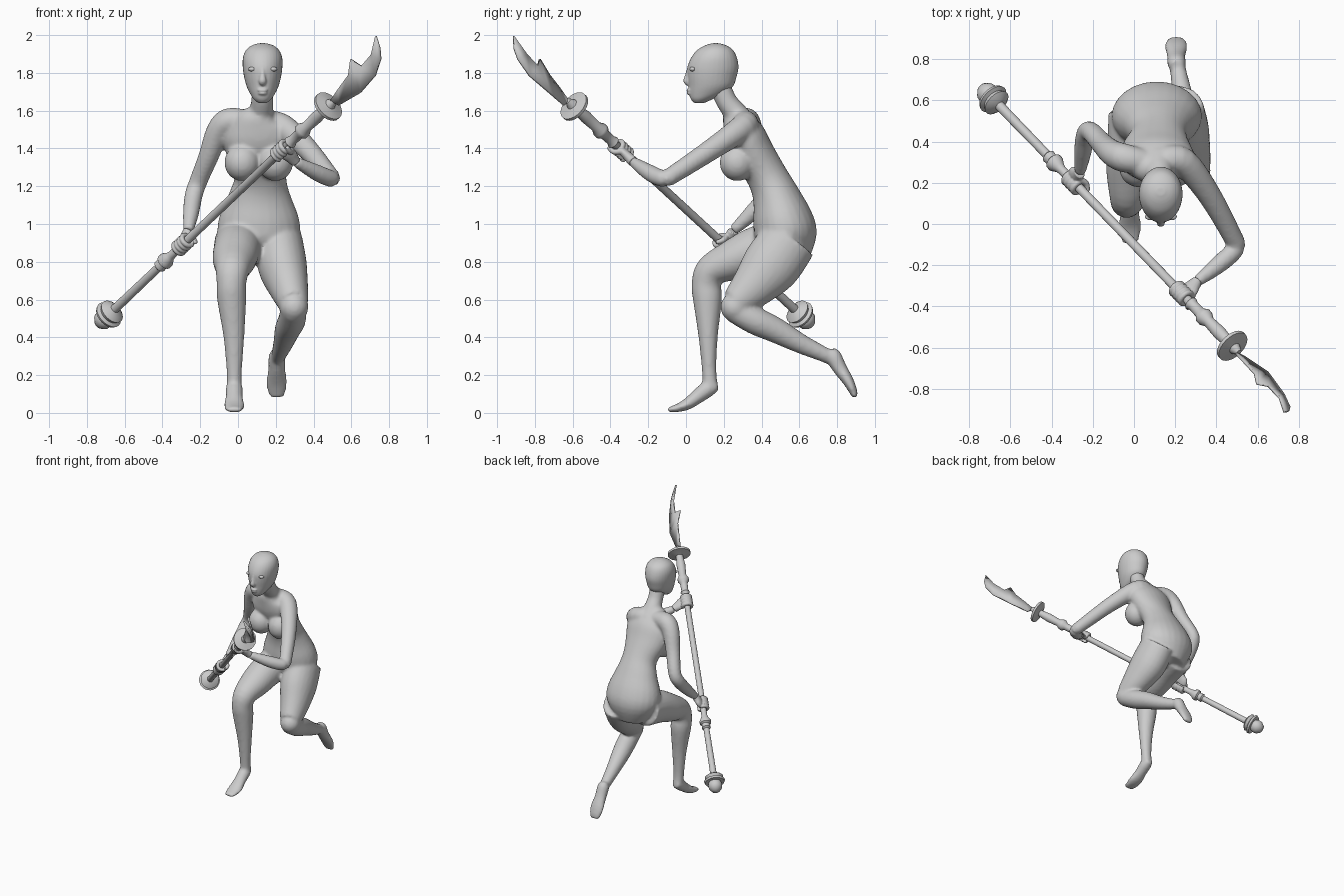
import bpy, bmesh, math
from mathutils import Vector, Matrix

X, Y, Z = Vector((1, 0, 0)), Vector((0, 1, 0)), Vector((0, 0, 1))


def finish(name, bm, angle=40, voxel=None, smooth=6):
    """Make an object; with a voxel size, fuse its overlapping pieces."""
    bmesh.ops.recalc_face_normals(bm, faces=bm.faces)
    me = bpy.data.meshes.new(name)
    bm.to_mesh(me)
    bm.free()
    ob = bpy.data.objects.new(name, me)
    bpy.context.collection.objects.link(ob)
    for p in me.polygons:
        p.use_smooth = True
    if voxel:
        r = ob.modifiers.new("fuse", 'REMESH')
        r.mode, r.voxel_size, r.use_smooth_shade = 'VOXEL', voxel, True
        s = ob.modifiers.new("soften", 'SMOOTH')
        s.factor, s.iterations = 0.5, smooth
    else:
        me.set_sharp_from_angle(angle=math.radians(angle))
    return ob


def spline(rings, steps):
    """Catmull-Rom through rings of (x, y, z, half width, half depth)."""
    r = [tuple(q) if len(q) == 5 else tuple(q) + (q[3],) for q in rings]
    out = []
    for i in range(len(r) - 1):
        p0, p1, p2, p3 = r[max(i - 1, 0)], r[i], r[i + 1], r[min(i + 2, len(r) - 1)]
        for k in range(steps):
            t = k / steps
            out.append([0.5 * (2 * b + (c - a) * t + (2 * a - 5 * b + 4 * c - d) * t * t
                               + (3 * b - a - 3 * c + d) * t ** 3)
                        for a, b, c, d in zip(p0, p1, p2, p3)])
    return out + [list(r[-1])]


def loft(bm, rings, side=X, axis=None, n=24, steps=4):
    pts = spline(rings, steps)
    loops = []
    for i, p in enumerate(pts):
        c = Vector(p[:3])
        t = axis or (Vector(pts[min(i + 1, len(pts) - 1)][:3])
                     - Vector(pts[max(i - 1, 0)][:3])).normalized()
        u = (side - t * side.dot(t)).normalized()
        v = t.cross(u)
        loops.append([bm.verts.new(c + u * p[3] * math.cos(a) + v * p[4] * math.sin(a))
                      for a in (2 * math.pi * k / n for k in range(n))])
    for a, b in zip(loops, loops[1:]):
        for k in range(n):
            bm.faces.new((a[k], a[(k + 1) % n], b[(k + 1) % n], b[k]))
    bm.faces.new(loops[0])
    bm.faces.new(loops[-1])


def ball(bm, c, r):
    m = Matrix.Translation(c) @ Matrix.Diagonal((*r, 1))
    bmesh.ops.create_uvsphere(bm, u_segments=24, v_segments=16, radius=1, matrix=m)


# --- body: torso, bust, neck, arms and legs fused into one skin
bm = bmesh.new()
loft(bm, [(.11, .535, .80, .13, .11), (.11, .53, .93, .212, .163), (.112, .51, 1.03, .212, .158),
          (.115, .475, 1.15, .165, .125), (.118, .43, 1.25, .138, .108), (.11, .36, 1.37, .172, .11),
          (.11, .31, 1.47, .185, .108), (.11, .27, 1.55, .13, .08), (.12, .25, 1.59, .07, .06)])
for x in (.022, .198):
    ball(bm, (x, .272, 1.325), (.094, .094, .098))
loft(bm, [(.12, .30, 1.53, .09, .075), (.122, .26, 1.59, .068, .062), (.128, .215, 1.65, .058, .056),
          (.13, .175, 1.74, .058, .058)])
WRISTS = [(-.262, .25, .965), (.305, -.28, 1.33)]
loft(bm, [(.06, .30, 1.54, .06), (-.045, .32, 1.545, .07), (-.105, .345, 1.49, .064),
          (-.155, .39, 1.36, .054), (-.212, .45, 1.22, .048), (-.235, .43, 1.15, .048),
          (-.25, .34, 1.05, .042), (*WRISTS[0], .028)], side=Y)
loft(bm, [(.15, .31, 1.535, .07), (.24, .30, 1.51, .07), (.36, .15, 1.405, .058),
          (.475, -.055, 1.27, .048), (.495, -.115, 1.24, .045), (.42, -.19, 1.27, .044),
          (*WRISTS[1], .028)], side=Y)
# front leg and planted foot
loft(bm, [(.01, .53, .90, .135), (-.005, .38, .865, .125), (-.02, .25, .81, .115, .108),
          (-.03, .135, .755, .09, .085), (-.035, .108, .68, .078), (-.033, .114, .60, .077),
          (-.022, .117, .41, .056, .052), (-.02, .122, .24, .042, .039), (-.02, .128, .15, .04)])
loft(bm, [(-.02, .168, .145, .028), (-.02, .12, .13, .045, .044), (-.02, .06, .085, .045, .038),
          (-.02, 0, .043, .055, .03), (-.02, -.06, .022, .05, .019), (-.02, -.098, .016, .033, .014)])
# trailing leg and lifted foot
loft(bm, [(.215, .55, .92, .125, .15), (.235, .45, .78, .13, .155), (.268, .35, .665, .105, .118),
          (.293, .262, .58, .08, .082)])
ball(bm, (.297, .26, .56), (.076, .078, .078))
loft(bm, [(.296, .25, .55, .068), (.285, .36, .49, .073), (.262, .47, .44, .068),
          (.238, .61, .365, .052), (.215, .74, .305, .04), (.212, .76, .295, .04)])
loft(bm, [(.21, .772, .338, .028), (.207, .78, .30, .045, .044), (.205, .815, .235, .045, .038),
          (.205, .858, .17, .055, .03), (.205, .885, .115, .05, .022), (.205, .895, .082, .035, .015)])
finish("body", bm, voxel=.011, smooth=7)

# --- head: stacked sections given as height, face line, back line, half width
bm = bmesh.new()
HEAD = [(1.64, .045, .095, .022), (1.66, .026, .14, .046), (1.69, .017, .205, .066),
        (1.73, .014, .25, .085), (1.78, .008, .268, .098), (1.83, .008, .278, .105),
        (1.88, .027, .27, .104), (1.92, .058, .25, .088), (1.945, .1, .215, .058),
        (1.957, .14, .175, .02)]
loft(bm, [(.13, (f + b) / 2, z, w, (b - f) / 2) for z, f, b, w in HEAD], axis=Z, n=32)
loft(bm, [(.13, .02, 1.84, .01), (.13, .009, 1.79, .013), (.13, .003, 1.757, .02, .017),
          (.13, .02, 1.742, .015)])
ball(bm, (.13, .016, 1.708), (.028, .014, .009))
ball(bm, (.13, .018, 1.692), (.024, .014, .009))
finish("head", bm, voxel=.006, smooth=3)

# --- eyes
for side, x in (("right", .078), ("left", .184)):
    bm = bmesh.new()
    ball(bm, (x, .036, 1.82), (.024, .017, .013))
    finish(side + "_eye", bm)

# --- polearm shaft: turned profile of radius, distance along the axis
BUTT, GUARD = Vector((-.71, .633, .495)), Vector((.485, -.60, 1.63))
AXIS = (GUARD - BUTT).normalized()
SHAFT = [(.001, -.054), (.03, -.045), (.05, -.018), (.053, .008), (.045, .03), (.072, .03),
         (.078, .045), (.06, .055), (.07, .075), (.05, .09), (.024, .1), (.022, .5), (.034, .51),
         (.03, .54), (.043, .55), (.043, .57), (.027, .6), (.022, .62), (.022, 1.68), (.034, 1.7),
         (.026, 1.72), (.028, 1.78), (.042, 1.8), (.042, 1.82), (.028, 1.85), (.033, 1.94),
         (.026, 2.02), (.06, 2.03), (.085, 2.035), (.085, 2.052), (.03, 2.065), (.015, 2.1)]
bm = bmesh.new()
loft(bm, [(*(BUTT + AXIS * d), r) for r, d in SHAFT], axis=AXIS, steps=1)
finish("polearm_shaft", bm, angle=50)

# --- curved blade with a back spike
BLADE = [(.49, -.625, 1.655), (.535, -.67, 1.72), (.585, -.725, 1.79), (.596, -.775, 1.873),
         (.652, -.786, 1.835), (.707, -.844, 1.898), (.73, -.913, 1.995), (.75, -.91, 1.93),
         (.755, -.89, 1.873), (.727, -.828, 1.785), (.65, -.722, 1.695), (.535, -.645, 1.628)]
bm = bmesh.new()
bm.faces.new([bm.verts.new(p) for p in BLADE])
bmesh.ops.triangulate(bm, faces=bm.faces)
blade = finish("blade", bm)
thick = blade.modifiers.new("thickness", 'SOLIDIFY')
thick.thickness, thick.offset = .012, 0

# --- hands: palm from the wrist to the shaft, four curled fingers and a thumb
for name, wrist, d in (("right", WRISTS[0], .72), ("left", WRISTS[1], 1.62)):
    wrist, grip = Vector(wrist), BUTT + AXIS * d
    w = wrist - grip
    w = (w - AXIS * w.dot(AXIS)).normalized()
    v = AXIS.cross(w)
    bm = bmesh.new()
    mid = grip + w * .045
    loft(bm, [(*wrist, .028), (*((wrist + mid) / 2), .036, .026), (*mid, .046, .024),
              (*(grip + w * .022), .044, .02)], side=AXIS, n=16)
    for k in range(4):
        c = grip + AXIS * (k - 1.5) * .025
        ring = [(*(c + (w * math.cos(a) + v * math.sin(a)) * .033), .0135)
                for a in (math.radians(g) for g in range(0, 301, 30))]
        loft(bm, ring, side=AXIS, n=12, steps=2)
    thumb = [mid + AXIS * .03, grip + AXIS * .05 - v * .034 + w * .02, grip + AXIS * .07 - v * .036 - w * .015]
    loft(bm, [(*p, r) for p, r in zip(thumb, (.017, .015, .011))], side=v, n=12)
    finish(name + "_hand", bm, voxel=.004, smooth=2)
